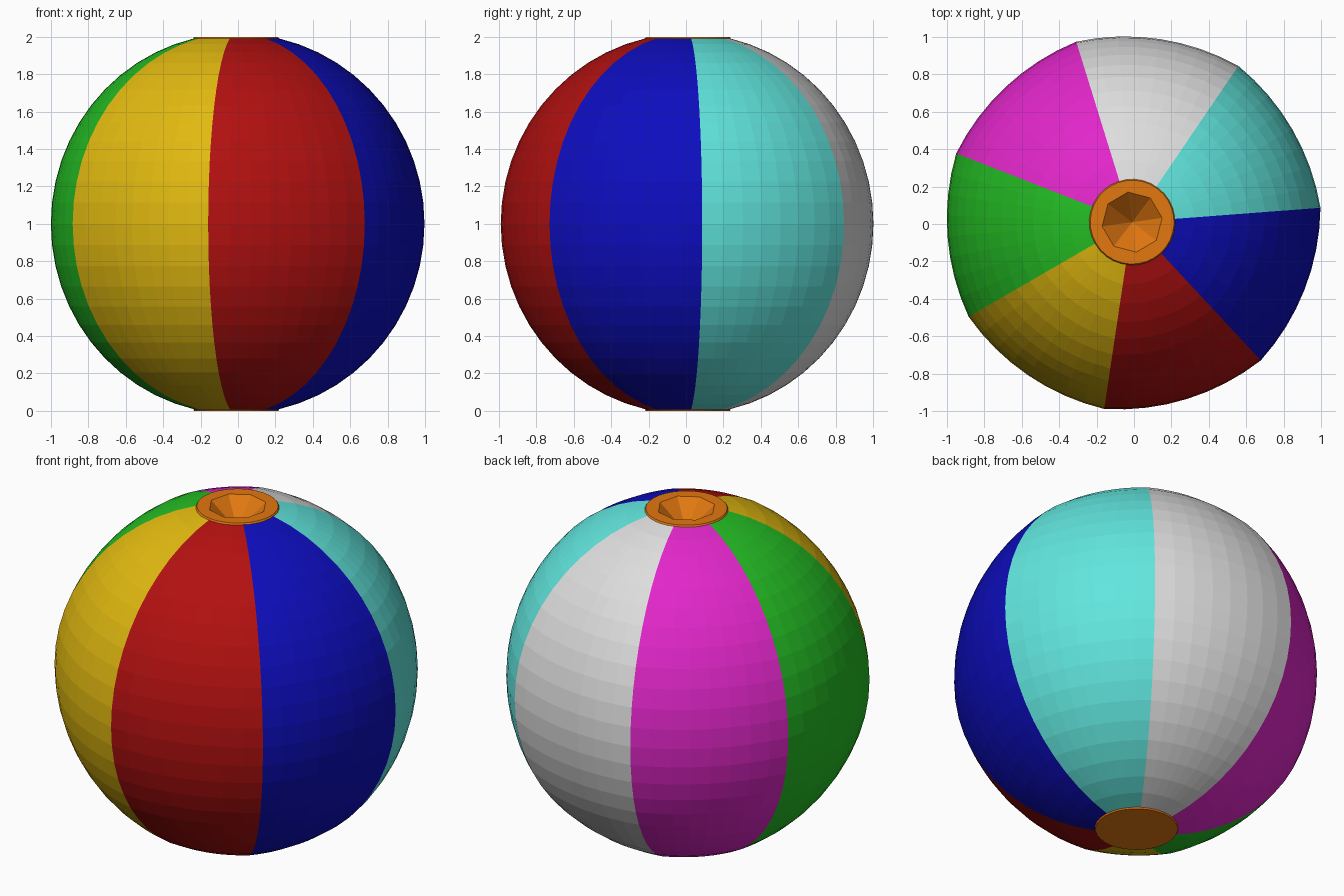
import bpy, bmesh, math

if "Cube" in bpy.data.objects:
    bpy.data.objects.remove(bpy.data.objects["Cube"])

CX, CY = -0.01, 0.01            # ball axis (seven-sided outline is slightly off centre)
START = math.radians(4.35)      # direction of the first seam
PANELS, COLS, ROWS = 7, 8, 24
CAP_R = 0.23


def material(name, rgb):
    lin = [((c / 255 + 0.055) / 1.055) ** 2.4 if c > 10 else c / 255 / 12.92 for c in rgb]
    m = bpy.data.materials.new(name)
    m.diffuse_color = (*lin, 1)
    m.use_nodes = True
    m.node_tree.nodes["Principled BSDF"].inputs["Base Color"].default_value = m.diffuse_color
    return m


def make_object(name, bm, mats):
    bmesh.ops.recalc_face_normals(bm, faces=bm.faces)
    me = bpy.data.meshes.new(name)
    bm.to_mesh(me)
    bm.free()
    for m in mats:
        me.materials.append(m)
    ob = bpy.data.objects.new(name, me)
    bpy.context.collection.objects.link(ob)
    return ob


def ring(bm, r, z, n, turn=0.0):
    return [bm.verts.new((CX + r * math.cos(turn + i * math.tau / n),
                          CY + r * math.sin(turn + i * math.tau / n), z)) for i in range(n)]


def bridge(bm, a, b):
    n = len(a)
    return [bm.faces.new((a[i], a[(i + 1) % n], b[(i + 1) % n], b[i])) for i in range(n)]


panel_mats = [material("cyan", (97, 230, 222)), material("white", (222, 222, 222)),
              material("magenta", (226, 38, 202)), material("green", (36, 190, 36)),
              material("yellow", (226, 186, 16)), material("red", (178, 16, 16)),
              material("blue", (13, 13, 190))]
orange = material("orange", (226, 120, 16))

# Ball skin: seven panels, each a little flatter than a true sphere
bm = bmesh.new()
n = PANELS * COLS
theta0 = math.asin(0.225)
height = 0.992 / math.cos(theta0)
rows = []
for j in range(ROWS + 1):
    th = theta0 + (math.pi - 2 * theta0) * j / ROWS
    row = []
    for i in range(n):
        t = (i % COLS) / COLS
        r = (1.01 - 0.08 * t * (1 - t)) * math.sin(th)
        a = START + i * math.tau / n
        row.append(bm.verts.new((CX + r * math.cos(a), CY + r * math.sin(a),
                                 1 + height * math.cos(th))))
    rows.append(row)
for a, b in zip(rows, rows[1:]):
    for i, f in enumerate(bridge(bm, a, b)):
        f.material_index = i // COLS
make_object("ball_panels", bm, panel_mats)

# Bottom cap: thin plain disc
bm = bmesh.new()
low, high = ring(bm, CAP_R - 0.004, 0.0, 32), ring(bm, CAP_R, 0.008, 32)
bridge(bm, low, high)
bm.faces.new(low)
bm.faces.new(high)
make_object("bottom_cap", bm, [orange])

# Top cap: disc with an eight-sided conical valve recess
bm = bmesh.new()
turn = math.radians(8)
base = ring(bm, CAP_R, 1.99, 32, turn)
rim = ring(bm, CAP_R - 0.006, 2.0, 32, turn)
hole = ring(bm, 0.162, 2.0, 8, turn)
bridge(bm, base, rim)
for k in range(8):
    arc = [rim[(4 * k + s) % 32] for s in range(5)]
    bm.faces.new(arc + [hole[(k + 1) % 8], hole[k]])
tip = bm.verts.new((CX, CY, 1.85))
for k in range(8):
    bm.faces.new((hole[k], hole[(k + 1) % 8], tip))
make_object("top_cap_with_valve", bm, [orange])
